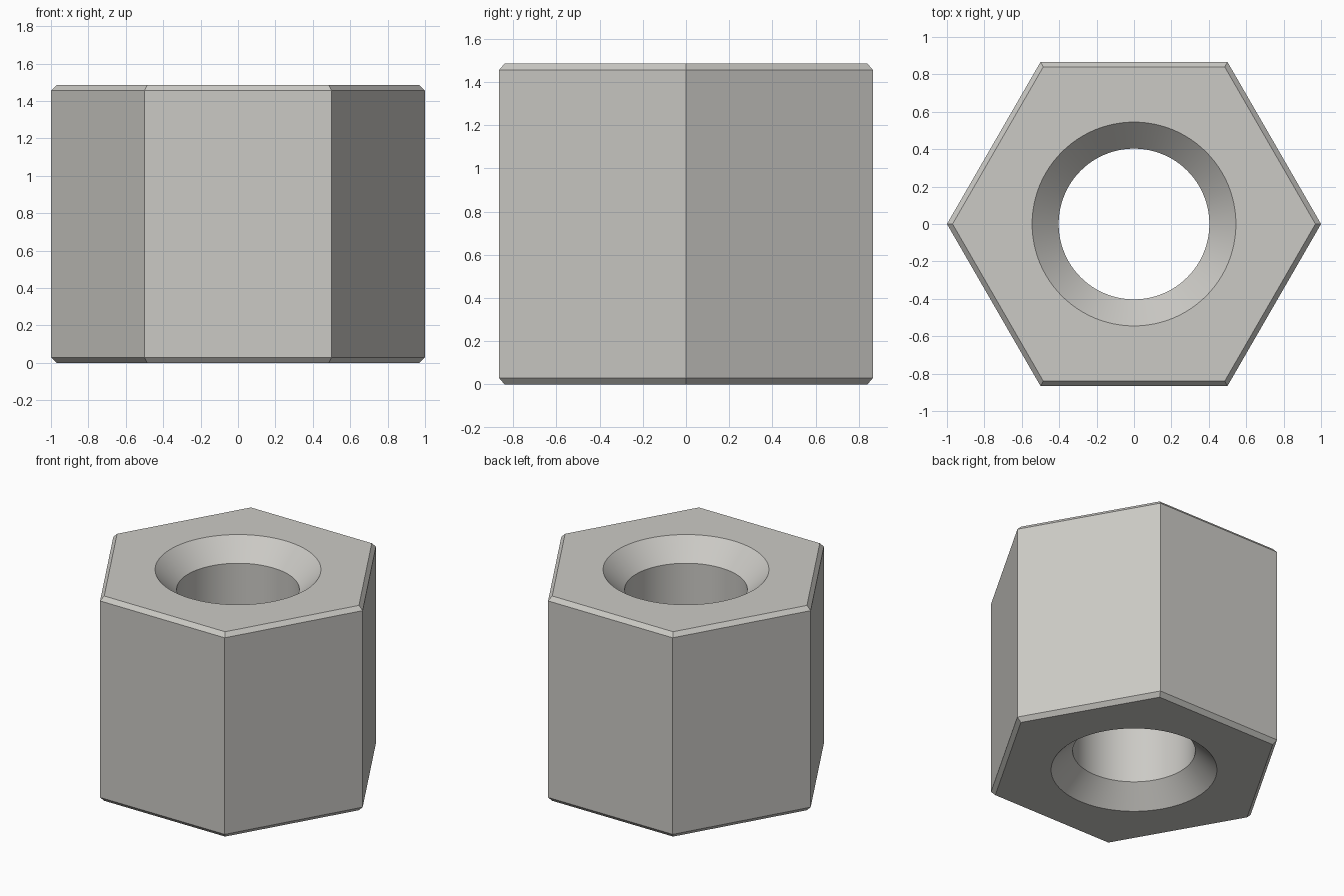
import bpy, bmesh
from math import cos, sin, tau, radians

if "Cube" in bpy.data.objects:
    bpy.data.objects.remove(bpy.data.objects["Cube"], do_unlink=True)

HEIGHT = 1.485
CHAMFER = 0.03
BORE_R = 0.403
SINK_R = 0.545
SINK_DEPTH = SINK_R - BORE_R
OVER = 0.1  # cutter overshoot beyond each end


def lathe(name, profile, sides):
    """Closed solid from (radius, height) rings with the given side count."""
    bm = bmesh.new()
    rings = [[bm.verts.new((r * cos(tau * i / sides), r * sin(tau * i / sides), z))
              for i in range(sides)] for r, z in profile]
    for low, high in zip(rings, rings[1:]):
        for i in range(sides):
            j = (i + 1) % sides
            bm.faces.new((low[i], low[j], high[j], high[i]))
    bm.faces.new(rings[0][::-1])
    bm.faces.new(rings[-1])
    mesh = bpy.data.meshes.new(name)
    bm.to_mesh(mesh)
    bm.free()
    obj = bpy.data.objects.new(name, mesh)
    bpy.context.collection.objects.link(obj)
    return obj


# Plain grey metal
metal = bpy.data.materials.new("light grey metal")
metal.use_nodes = True
grey = (0.60, 0.59, 0.56, 1.0)
metal.diffuse_color = grey
metal.node_tree.nodes["Principled BSDF"].inputs["Base Color"].default_value = grey

# Hexagonal body with chamfered ends
body = lathe("hex_nut_body", [
    (1 - CHAMFER, 0), (1, CHAMFER),
    (1, HEIGHT - CHAMFER), (1 - CHAMFER, HEIGHT)], 6)

# Through bore, countersunk at both ends
bore = lathe("bore_cutter", [
    (SINK_R + OVER, -OVER), (BORE_R, SINK_DEPTH),
    (BORE_R, HEIGHT - SINK_DEPTH), (SINK_R + OVER, HEIGHT + OVER)], 96)
bore.hide_render = True

for obj in (body, bore):
    obj.data.materials.append(metal)

cut = body.modifiers.new("bore", 'BOOLEAN')
cut.operation = 'DIFFERENCE'
cut.solver = 'EXACT'
cut.object = bore

# Apply the cut, drop the cutter, and smooth the round surfaces only
bpy.ops.object.select_all(action='DESELECT')
body.select_set(True)
bpy.context.view_layer.objects.active = body
bpy.ops.object.modifier_apply(modifier=cut.name)
bpy.data.objects.remove(bore, do_unlink=True)
bpy.ops.object.shade_smooth_by_angle(angle=radians(20))
